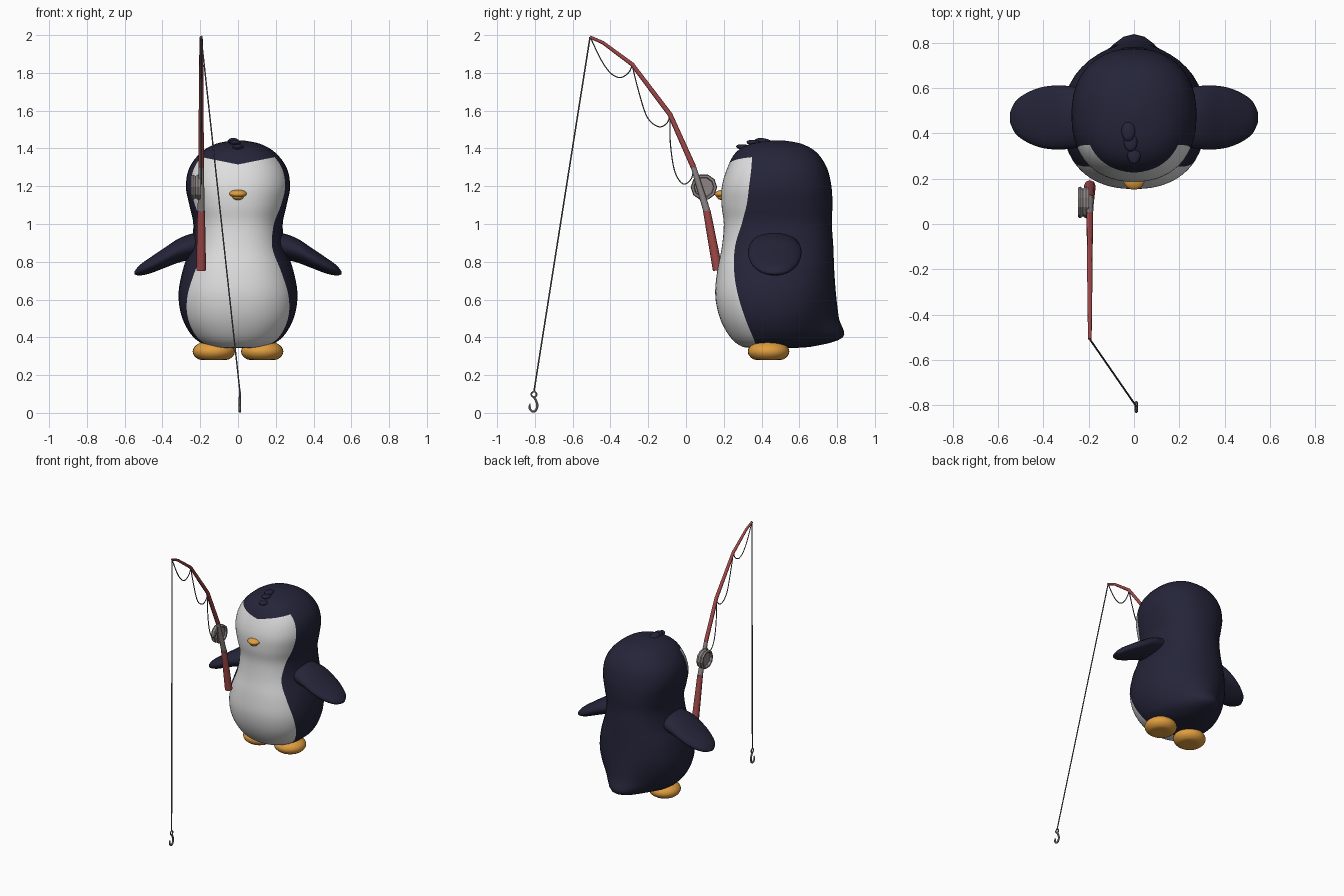
import bpy, bmesh, math
from mathutils import Vector

cube = bpy.data.objects.get("Cube")
if cube:
    bpy.data.objects.remove(cube)


def material(name, rgb, rough=0.6):
    m = bpy.data.materials.new(name)
    m.use_nodes = True
    m.diffuse_color = (*rgb, 1)
    bsdf = m.node_tree.nodes["Principled BSDF"]
    bsdf.inputs["Base Color"].default_value = (*rgb, 1)
    bsdf.inputs["Roughness"].default_value = rough
    return m


NAVY = material("navy feathers", (0.018, 0.018, 0.042))
WHITE = material("white feathers", (0.74, 0.74, 0.74))
ORANGE = material("orange skin", (0.75, 0.34, 0.05))
RED = material("rod red", (0.36, 0.065, 0.065))
GREY = material("reel grey", (0.27, 0.235, 0.235))
LINE = material("line grey", (0.12, 0.12, 0.12))


def smooth(points, steps):
    """Catmull-Rom samples through tuples of any length."""
    pts = [Vector(p) for p in points]
    out = []
    for i in range(len(pts) - 1):
        a, b, c, d = pts[max(i - 1, 0)], pts[i], pts[i + 1], pts[min(i + 2, len(pts) - 1)]
        for s in range(steps):
            t = s / steps
            out.append(0.5 * (2 * b + (c - a) * t + (2 * a - 5 * b + 4 * c - d) * t ** 2
                              + (3 * b - a - 3 * c + d) * t ** 3))
    return out + [pts[-1]]


def finish(name, bm, mats, angle=60):
    bmesh.ops.recalc_face_normals(bm, faces=bm.faces)
    me = bpy.data.meshes.new(name)
    bm.to_mesh(me)
    bm.free()
    for m in mats:
        me.materials.append(m)
    ob = bpy.data.objects.new(name, me)
    bpy.context.collection.objects.link(ob)
    bpy.ops.object.select_all(action='DESELECT')
    ob.select_set(True)
    bpy.context.view_layer.objects.active = ob
    bpy.ops.object.shade_smooth_by_angle(angle=math.radians(angle))
    return ob


def loft(bm, rings):
    """Skin closed rings of equal length and cap both ends."""
    vs = [[bm.verts.new(p) for p in r] for r in rings]
    n = len(vs[0])
    bands = [[bm.faces.new((a[j], a[(j + 1) % n], b[(j + 1) % n], b[j])) for j in range(n)]
             for a, b in zip(vs, vs[1:])]
    bm.faces.new(vs[0])
    bm.faces.new(vs[-1])
    return bands


def oval_loft(name, sections, n, mat, angle=60):
    """Sections along x: x, y, z, half depth, half height."""
    bm = bmesh.new()
    turns = [math.tau * k / n for k in range(n)]
    loft(bm, [[(x, y + hy * math.cos(t), z + hz * math.sin(t)) for t in turns]
              for x, y, z, hy, hz in sections])
    return finish(name, bm, [mat], angle)


def blob(name, loc, size, mat, tilt=0.0, floor=None):
    bm = bmesh.new()
    bmesh.ops.create_uvsphere(bm, u_segments=28, v_segments=16, radius=1)
    c, s = math.cos(tilt), math.sin(tilt)
    for v in bm.verts:
        x, y, z = (a * b for a, b in zip(v.co, size))
        v.co = (loc[0] + x, loc[1] + c * y - s * z, loc[2] + s * y + c * z)
        if floor is not None:
            v.co.z = max(v.co.z, floor)
    return finish(name, bm, [mat], 50)


def tube(name, points, radii, mat, sides=1):
    cu = bpy.data.curves.new(name, 'CURVE')
    cu.dimensions = '3D'
    cu.bevel_depth = 1
    cu.bevel_resolution = sides
    cu.use_fill_caps = True
    sp = cu.splines.new('POLY')
    sp.points.add(len(points) - 1)
    for i, p in enumerate(points):
        sp.points[i].co = (*p, 1)
        sp.points[i].radius = radii[i] if isinstance(radii, list) else radii
    cu.materials.append(mat)
    ob = bpy.data.objects.new(name, cu)
    bpy.context.collection.objects.link(ob)
    bpy.ops.object.select_all(action='DESELECT')
    ob.select_set(True)
    bpy.context.view_layer.objects.active = ob
    bpy.ops.object.convert(target='MESH')
    bpy.ops.object.shade_smooth_by_angle(angle=math.radians(50))


# Body: height, half width, front, back, tail length, bib half angle
KEYS = [
    (0.345, 0.06, 0.38, 0.50, 0.00, 65), (0.35, 0.15, 0.30, 0.60, 0.06, 65),
    (0.40, 0.235, 0.235, 0.69, 0.14, 65), (0.50, 0.295, 0.18, 0.735, 0.075, 62),
    (0.62, 0.315, 0.155, 0.765, 0.03, 56), (0.75, 0.295, 0.165, 0.775, 0.01, 48),
    (0.88, 0.252, 0.19, 0.775, 0.005, 43), (1.00, 0.237, 0.20, 0.772, 0.0, 51),
    (1.10, 0.258, 0.188, 0.775, 0.0, 60), (1.20, 0.276, 0.19, 0.77, 0.0, 63),
    (1.30, 0.257, 0.22, 0.745, 0.0, 62), (1.38, 0.195, 0.265, 0.69, 0.0, 58),
    (1.425, 0.115, 0.345, 0.61, 0.0, 55), (1.443, 0.025, 0.46, 0.51, 0.0, 55)]
BIB, BACK = 20, 28


def body_ring(key):
    z, w, front, back, tail, bib = key
    bib = math.radians(bib)
    turns = [-bib + 2 * bib * k / BIB for k in range(BIB)]
    turns += [bib + (math.tau - 2 * bib) * k / BACK for k in range(BACK)]
    mid, half = (front + back) / 2, (back - front) / 2
    ring = []
    for t in turns:
        s, c = math.sin(t), math.cos(t)
        x = w * math.copysign(abs(s) ** 0.87, s)
        y = mid - half * math.copysign(abs(c) ** 0.87, c)
        ring.append((x, y + tail * max(0, -c) ** 7, z))
    return ring


bm = bmesh.new()
for band in loft(bm, [body_ring(k) for k in smooth(KEYS, 5)]):
    for f in band[:BIB]:
        f.material_index = 1

# Hairline dips to a point in the middle of the forehead
PEAK, SLOPE = 1.315, 0.2
for side in (-1, 1):
    faces = [f for f in bm.faces if f.material_index and f.calc_center_median().x * side > 0]
    geom = set(faces)
    for f in faces:
        geom.update(f.edges)
        geom.update(f.verts)
    bmesh.ops.bisect_plane(bm, geom=list(geom), plane_co=(0, 0, PEAK), plane_no=(-SLOPE * side, 0, 1))
for f in bm.faces:
    c = f.calc_center_median()
    if c.z > PEAK + SLOPE * abs(c.x):
        f.material_index = 0
finish("body", bm, [NAVY, WHITE])

# Wings and feet
WING = [(0.17, 0.47, 0.90, 0.12, 0.07), (0.30, 0.47, 0.865, 0.14, 0.065),
        (0.39, 0.47, 0.82, 0.137, 0.053), (0.46, 0.47, 0.783, 0.115, 0.043),
        (0.52, 0.47, 0.755, 0.075, 0.028), (0.548, 0.47, 0.741, 0.02, 0.008)]
for side, label in ((1, "left"), (-1, "right")):
    oval_loft(label + "_wing", [(side * s[0], *s[1:]) for s in smooth(WING, 5)], 24, NAVY)
    blob(label + "_foot", (side * 0.128, 0.437, 0.325), (0.112, 0.11, 0.06), ORANGE, floor=0.28)

# Beak
blob("upper_beak", (0, 0.195, 1.161), (0.047, 0.044, 0.021), ORANGE, 0.1)
blob("lower_beak", (0, 0.195, 1.145), (0.031, 0.033, 0.019), ORANGE)

# Head tuft
for i, (x, y, z) in enumerate([(0.0, 0.31, 1.405), (-0.015, 0.365, 1.428), (-0.025, 0.41, 1.438)]):
    blob("tuft_feather_%d" % (i + 1), (x, y, z), (0.03, 0.045, 0.016), NAVY, -0.15)

# Fishing rod
ROD_X = -0.195


def on_rod(pairs):
    return [(ROD_X, y, z) for y, z in pairs]


tube("rod_handle", on_rod([(0.168, 0.755), (0.11, 1.07)]), [0.026, 0.02], RED, 2)
tube("rod_reel_seat", on_rod([(0.11, 1.07), (0.04, 1.30)]), [0.019, 0.014], GREY, 2)
tube("rod_shaft", on_rod([(0.04, 1.30), (-0.085, 1.58), (-0.285, 1.845), (-0.44, 1.96), (-0.508, 1.99)]),
     [0.015, 0.013, 0.011, 0.009, 0.008], RED, 2)

# Reel: a faceted spool with recessed sides
SPOOL = [(-0.23, 0.035), (-0.232, 0.05), (-0.248, 0.054), (-0.248, 0.064), (-0.238, 0.07),
         (-0.225, 0.062), (-0.212, 0.07), (-0.198, 0.066), (-0.198, 0.054), (-0.21, 0.05)]
oval_loft("reel", [(x, 0.095, 1.195, r, r) for x, r in SPOOL], 10, GREY, 25)

# Slack line between the rod joints
SLACK = [
    [(-0.505, 1.985), (-0.45, 1.87), (-0.40, 1.80), (-0.35, 1.775), (-0.305, 1.80), (-0.285, 1.84)],
    [(-0.285, 1.84), (-0.25, 1.70), (-0.205, 1.565), (-0.145, 1.515), (-0.10, 1.535), (-0.085, 1.58)],
    [(-0.085, 1.58), (-0.083, 1.43), (-0.06, 1.28), (-0.015, 1.212), (0.028, 1.24), (0.04, 1.30)]]
for i, loop in enumerate(SLACK):
    tube("slack_line_%d" % (i + 1), smooth(on_rod(loop), 5), 0.0035, LINE)

# Hanging line, eyelet and hook
HOOK_X = 0.01
tube("hanging_line", [(ROD_X, -0.508, 1.99), (HOOK_X, -0.805, 0.113)], 0.004, LINE)
eyelet = [(HOOK_X, -0.805 + 0.014 * math.sin(math.tau * k / 14), 0.098 + 0.014 * math.cos(math.tau * k / 14))
          for k in range(15)]
tube("hook_eyelet", eyelet, 0.005, GREY)
HOOK = [(-0.805, 0.084), (-0.793, 0.062), (-0.787, 0.038), (-0.795, 0.014),
        (-0.813, 0.008), (-0.827, 0.024), (-0.826, 0.05)]
bend = smooth([(HOOK_X, y, z) for y, z in HOOK], 4)
tube("hook", bend, [0.007] * (len(bend) - 3) + [0.006, 0.004, 0.001], GREY)
